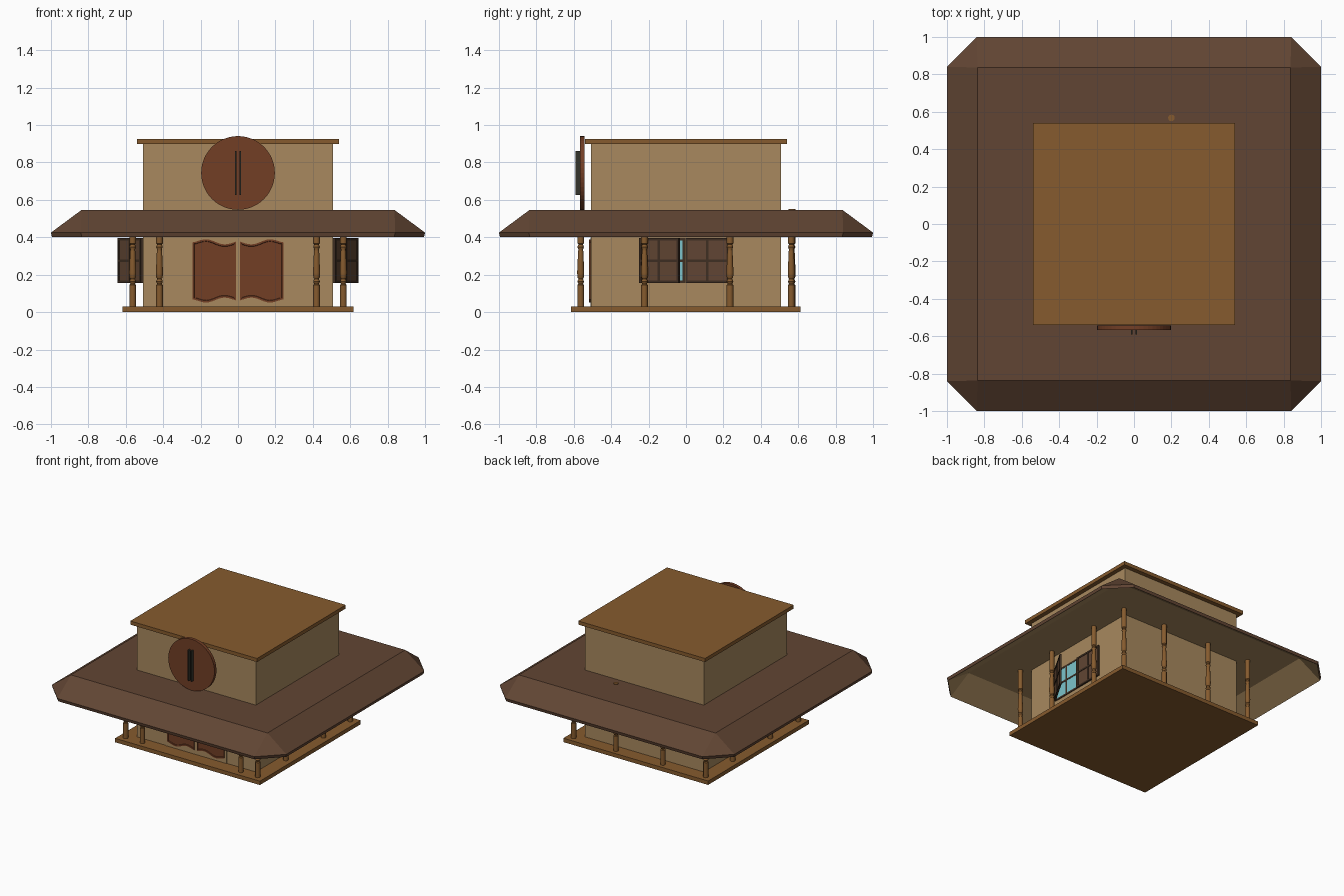
import bpy, bmesh, math
from mathutils import Matrix, Vector

if "Cube" in bpy.data.objects:
    bpy.data.objects.remove(bpy.data.objects["Cube"])


def material(name, rgb):
    # sRGB bytes to linear
    lin = [((c / 255 + 0.055) / 1.055) ** 2.4 for c in rgb] + [1]
    m = bpy.data.materials.new(name)
    m.use_nodes = True
    m.diffuse_color = lin
    m.node_tree.nodes["Principled BSDF"].inputs["Base Color"].default_value = lin
    return m


PLASTER = material("tan plaster", (168, 137, 94))
WOOD = material("golden wood", (134, 91, 46))
ROOF = material("roof brown", (97, 69, 51))
RED = material("red brown wood", (114, 62, 37))
DARK = material("dark frame", (62, 46, 34))
GLASS = material("blue glass", (124, 196, 204))
BLACK = material("dark iron", (52, 52, 44))


def finish(name, bm, mats):
    bmesh.ops.recalc_face_normals(bm, faces=bm.faces)
    me = bpy.data.meshes.new(name)
    bm.to_mesh(me)
    bm.free()
    for m in mats:
        me.materials.append(m)
    ob = bpy.data.objects.new(name, me)
    bpy.context.collection.objects.link(ob)
    return ob


def add_box(bm, lo, hi, index=0):
    lo, hi = Vector(lo), Vector(hi)
    mat = Matrix.Translation((lo + hi) / 2) @ Matrix.Diagonal((*(hi - lo), 1))
    for v in bmesh.ops.create_cube(bm, size=1, matrix=mat)["verts"]:
        for f in v.link_faces:
            f.material_index = index


def box(name, lo, hi, mat):
    bm = bmesh.new()
    add_box(bm, lo, hi)
    return finish(name, bm, [mat])


def ring(bm, half, z, cut):
    # Square outline with cut corners, counter-clockwise
    h, c = half, half - cut
    pts = [(h, -c), (h, c), (c, h), (-c, h), (-h, c), (-h, -c), (-c, -h), (c, -h)]
    return [bm.verts.new((x, y, z)) for x, y in pts]


# Floor, building and cap
box("floor_deck", (-0.617, -0.615, 0), (0.617, 0.612, 0.03), WOOD)
box("building_walls", (-0.507, -0.507, 0.03), (0.507, 0.507, 0.9), PLASTER)
box("top_cap", (-0.54, -0.54, 0.898), (0.54, 0.54, 0.926), WOOD)

# Hollow canopy: brown outside, plaster underside
bm = bmesh.new()
rings = [ring(bm, *r) for r in ((0.5, 0.545, 0.001), (0.838, 0.545, 0.001), (1, 0.425, 0.16),
                                (0.995, 0.402, 0.16), (0.82, 0.522, 0.001), (0.5, 0.522, 0.001))]
for k in range(len(rings) - 1):
    for i in range(8):
        j = (i + 1) % 8
        f = bm.faces.new((rings[k][i], rings[k][j], rings[k + 1][j], rings[k + 1][i]))
        f.material_index = 1 if k >= 3 else 0
finish("canopy_roof", bm, [ROOF, PLASTER])

# Turned porch posts
PROFILE = [(0.018, 0.03), (0.018, 0.145), (0.012, 0.15), (0.018, 0.163), (0.012, 0.178),
           (0.017, 0.185), (0.019, 0.21), (0.014, 0.325), (0.012, 0.335), (0.018, 0.348),
           (0.012, 0.362), (0.018, 0.368), (0.018, 0.525)]


def post(name, x, y, top=0.525):
    bm = bmesh.new()
    sides, prev = 12, None
    for r, z in PROFILE[:-1] + [(0.018, top)]:
        cur = [bm.verts.new((x + r * math.cos(a * math.tau / sides),
                             y + r * math.sin(a * math.tau / sides), z)) for a in range(sides)]
        if prev:
            for i in range(sides):
                j = (i + 1) % sides
                bm.faces.new((prev[i], prev[j], cur[j], cur[i]))
        else:
            bm.faces.new(cur)
        prev = cur
    bm.faces.new(prev)
    ob = finish(name, bm, [WOOD])
    bpy.ops.object.select_all(action="DESELECT")
    ob.select_set(True)
    bpy.context.view_layer.objects.active = ob
    bpy.ops.object.shade_smooth_by_angle(angle=math.radians(35))


E = 0.563
for side, s in (("left", 1), ("right", -1)):
    post("front_corner_post_" + side, s * E, -E)
    post("front_door_post_" + side, s * 0.42, -E)
    post("side_front_post_" + side, s * E, -0.222)
    post("side_back_post_" + side, s * E, 0.235)
    post("back_corner_post_" + side, s * E, E)
    post("back_inner_post_" + side, s * 0.2, 0.567, 0.55 if s > 0 else 0.525)


# Windows with one closed and one open shutter
def frame(bm, w, z0, z1, depth, bar):
    zm = (z0 + z1) / 2
    for u in (bar / 2, w / 2, w - bar / 2):
        add_box(bm, (u - bar / 2, -depth, z0), (u + bar / 2, depth, z1), 1)
    for z in (z0 + bar / 2, zm, z1 - bar / 2):
        add_box(bm, (0, -depth, z - bar / 2), (w, depth, z + bar / 2), 1)


def leaf(name, hinge, angle, w, panel, side, depth=0.007):
    bm = bmesh.new()
    add_box(bm, (0.003, -depth / 2, 0.158), (w - 0.003, depth / 2, 0.392))
    frame(bm, w, 0.155, 0.395, depth, 0.013)
    m = Matrix.Diagonal((side, 1, 1, 1)) @ Matrix.Translation(hinge) @ Matrix.Rotation(angle, 4, "Z")
    bmesh.ops.transform(bm, matrix=m, verts=bm.verts)
    finish(name, bm, [panel, DARK])


for side, s in (("left", 1), ("right", -1)):
    leaf("window_pane_" + side, (0.508, -0.245, 0), math.pi / 2, 0.24, GLASS, s, 0.004)
    leaf("closed_shutter_" + side, (0.512, -0.004, 0), math.pi / 2, 0.234, ROOF, s)
    leaf("open_shutter_" + side, (0.516, -0.247, 0), math.atan2(0.21, 0.122), 0.243, ROOF, s)

# Doorway plate and wavy swing doors
box("doorway_plate", (-0.26, -0.511, 0.03), (0.26, -0.5, 0.4), PLASTER)
for side, s in (("left", 1), ("right", -1)):
    bm = bmesh.new()
    n = 16
    top, bottom = [], []
    for i in range(n + 1):
        t = i / n
        x = s * (0.012 + 0.23 * t)
        wave = 0.011 * math.sin(t * math.tau * 1.25 - 0.6)
        top.append(bm.verts.new((x, -0.518, 0.37 - wave + 0.012 * t)))
        bottom.append(bm.verts.new((x, -0.518, 0.069 + wave - 0.01 * t)))
    face = bm.faces.new(bottom + top[::-1])
    if face.normal.y > 0 or s < 0:
        face.normal_flip()
    face.normal_update()
    if face.normal.y > 0:
        face.normal_flip()
    back = bmesh.ops.extrude_face_region(bm, geom=[face])["geom"]
    moved = [g for g in back if isinstance(g, bmesh.types.BMVert)]
    bmesh.ops.translate(bm, verts=moved, vec=(0, 0.012, 0))
    front = min(bm.faces, key=lambda f: f.calc_center_median().y)
    bmesh.ops.recalc_face_normals(bm, faces=bm.faces)
    bmesh.ops.inset_region(bm, faces=[front], thickness=0.01, depth=0)
    bmesh.ops.inset_region(bm, faces=[front], thickness=0.002, depth=-0.004)
    finish("swing_door_" + side, bm, [RED])

# Round sign board with plain raised bars
bm = bmesh.new()
turn = Matrix.Translation((0, -0.556, 0.744)) @ Matrix.Rotation(math.pi / 2, 4, "X")
bmesh.ops.create_cone(bm, cap_ends=True, segments=48, radius1=0.197, radius2=0.197,
                      depth=0.024, matrix=turn)
finish("round_sign", bm, [RED])
for side, s in (("left", 1), ("right", -1)):
    box("sign_bar_" + side, (s * 0.012 - 0.005, -0.59, 0.625), (s * 0.012 + 0.005, -0.566, 0.86), BLACK)
